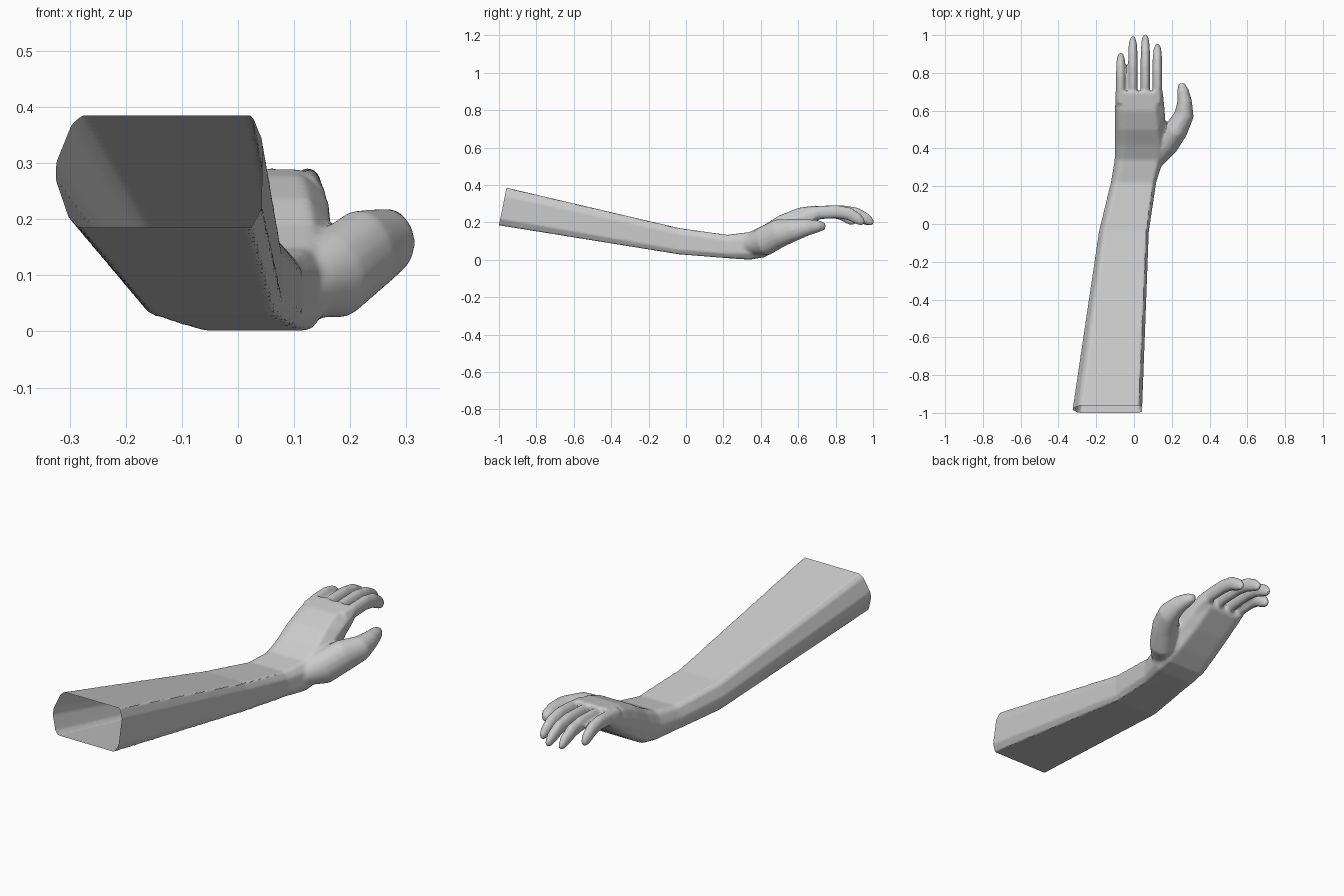
import bpy, bmesh
from math import cos, sin, pi
from mathutils import Vector

if "Cube" in bpy.data.objects:
    bpy.data.objects.remove(bpy.data.objects["Cube"])

bm = bmesh.new()


def loft(rings):
    """Skin a list of point rings into a closed tube."""
    loops = [[bm.verts.new(p) for p in r] for r in rings]
    n = len(loops[0])
    for a, b in zip(loops, loops[1:]):
        for i in range(n):
            j = (i + 1) % n
            bm.faces.new((a[i], a[j], b[j], b[i]))
    bm.faces.new(loops[0])
    bm.faces.new(loops[-1])


def tube(path, sides=16):
    """Elliptical tube; path entries are x, y, z, side radius, upright radius."""
    rings = []
    for i, (x, y, z, ra, rb) in enumerate(path):
        p, q = path[max(i - 1, 0)], path[min(i + 1, len(path) - 1)]
        t = (Vector(q[:3]) - Vector(p[:3])).normalized()
        side = t.cross(Vector((0, 0, 1))).normalized()
        up = side.cross(t)
        rings.append([Vector((x, y, z)) + side * ra * cos(2 * pi * k / sides)
                      + up * rb * sin(2 * pi * k / sides) for k in range(sides)])
    loft(rings)


# forearm, wrist and palm: boxy section blending into a rounder one
boxy = [(.12, 1), (.95, 1), (1, .78), (1, .17), (.95, 0), (.12, 0),
        (.07, .08), (0, .42), (0, .58), (.07, .92)]
rounded = [(.2, 1), (.82, 1), (1, .7), (1, .3), (.82, 0), (.2, 0),
           (.06, .12), (0, .4), (0, .6), (.06, .88)]
sections = [  # y, x0, x1, z0, z1, roundness
    (-1.10, -.342, .038, .201, .418, 0),
    (-.04, -.185, .078, .030, .170, 0),
    (.22, -.122, .117, .009, .133, .2),
    (.34, -.102, .155, .001, .148, .4),
    (.42, -.100, .170, .014, .188, .6),
    (.50, -.100, .167, .060, .237, .8),
    (.60, -.100, .162, .125, .277, 1),
    (.70, -.098, .152, .200, .291, 1),
]
rings = []
for y, x0, x1, z0, z1, t in sections:
    ring = []
    for (u, v), (a, b) in zip(boxy, rounded):
        u, v = u + (a - u) * t, v + (b - v) * t
        ring.append((x0 + (x1 - x0) * u, y, z0 + (z1 - z0) * v))
    rings.append(ring)
loft(rings)

# four curled fingers
curl = [(0, .245, 1), (.3, .254, 1), (.55, .257, 1), (.75, .246, .97),
        (.9, .219, .85), (.97, .2, .6), (1, .19, .3)]
for x, tip in ((-.070, .90), (-.006, .99), (.060, 1.0), (.124, .95)):
    tube([(x, .64 + (tip - .64) * f, z, .0255 * s, .036 * s) for f, z, s in curl])

# thumb with its broad base
tube([(.10, .33, .075, .05, .05), (.17, .42, .100, .066, .080),
      (.225, .50, .143, .062, .077), (.266, .58, .160, .052, .060),
      (.268, .65, .174, .039, .045), (.258, .71, .180, .031, .032),
      (.250, .745, .180, .016, .018)])

bmesh.ops.recalc_face_normals(bm, faces=bm.faces)
mesh = bpy.data.meshes.new("arm_and_hand")
bm.to_mesh(mesh)
bm.free()
arm = bpy.data.objects.new("arm_and_hand", mesh)
bpy.context.collection.objects.link(arm)
bpy.context.view_layer.objects.active = arm
arm.select_set(True)

# fuse the parts into one skin
fuse = arm.modifiers.new("fuse", 'REMESH')
fuse.mode = 'VOXEL'
fuse.voxel_size = .007
bpy.ops.object.modifier_apply(modifier=fuse.name)

# soften the hand and cut the forearm open along its slanted end
bm = bmesh.new()
bm.from_mesh(mesh)
for _ in range(5):
    bmesh.ops.smooth_vert(bm, verts=[v for v in bm.verts if v.co.y > .2], factor=.5,
                          use_axis_x=True, use_axis_y=True, use_axis_z=True)
bmesh.ops.bisect_plane(bm, geom=bm.verts[:] + bm.edges[:] + bm.faces[:],
                       plane_co=(0, -1, .185), plane_no=(0, -.2, .04),
                       clear_outer=True)
bm.to_mesh(mesh)
bm.free()
bpy.ops.object.shade_smooth_by_angle()
